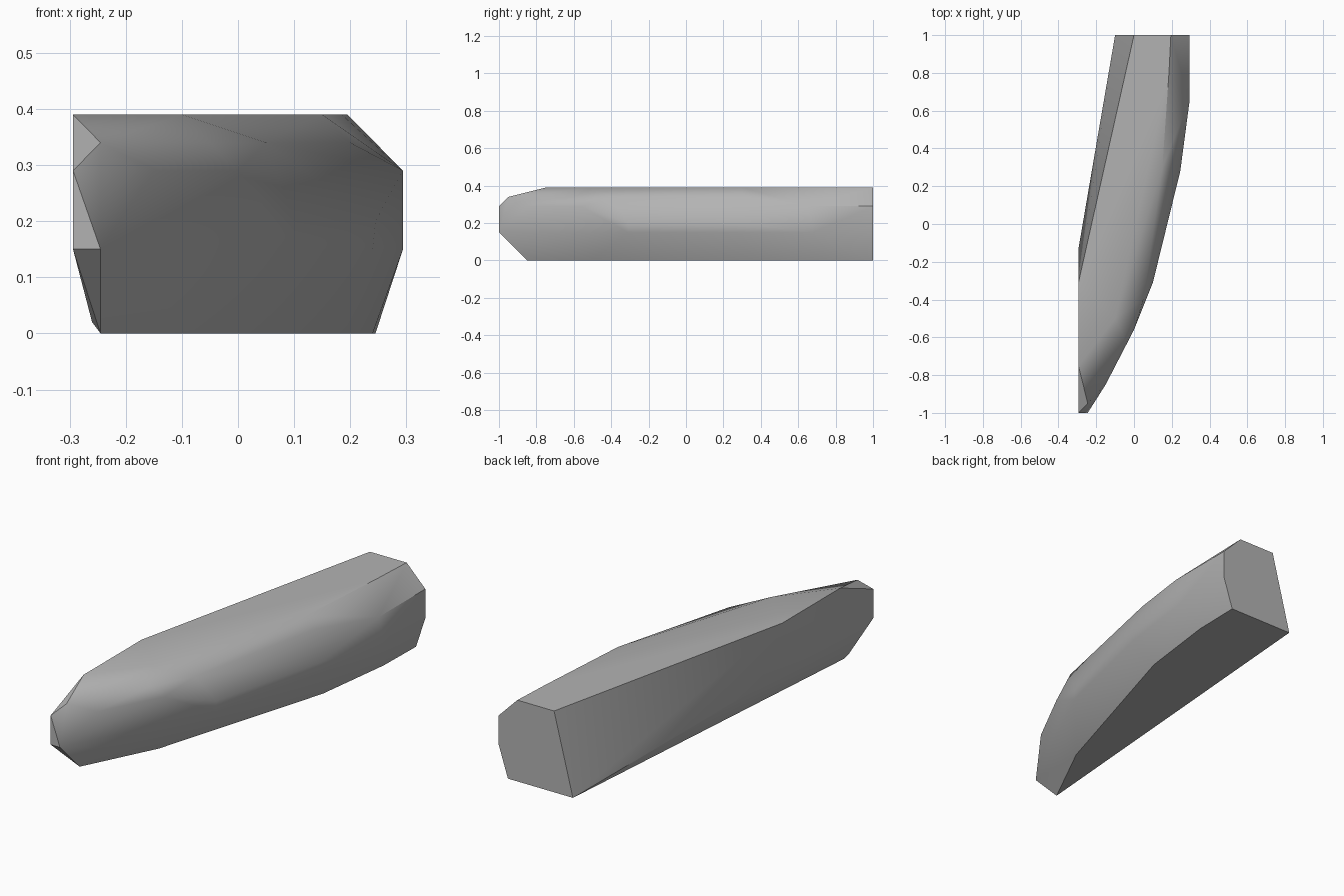
import bpy
import bmesh
import math

cube = bpy.data.objects.get("Cube")
if cube:
    bpy.data.objects.remove(cube, do_unlink=True)

LOW, MID, HIGH, TOP = 0.15, 0.29, 0.34, 0.39

# Outlines of the stone at rising heights: (height, [(x, y), ...])
outlines = [
    (0, [(-.1, 1), (.245, 1), (.24, .76), (.19, .37), (-.07, -.5), (-.245, -.85)]),
    (0.02, [(-.26, -.86)]),
    (LOW, [(.294, 1), (.294, .68), (.24, .28), (.1, -.31), (-.245, -1), (-.294, -1),
           (-.294, -.13)]),
    (0.2, [(.245, .28), (.1, -.31)]),
    (MID, [(.294, 1), (.294, .65), (0, -.56), (-.15, -.85), (-.294, -1)]),
    (HIGH, [(.2, .3), (.05, -.4), (-.05, -.6), (-.245, -.95)]),
    (TOP, [(0, 1), (.195, 1), (.185, .8), (.15, .3), (-.1, -.5), (0, .9),
           (-.294, -.31), (-.294, -.75)]),
]

# Wrap the outlines in one faceted body
bm = bmesh.new()
for z, ring in outlines:
    for x, y in ring:
        bm.verts.new((x, y, z))
hull = bmesh.ops.convex_hull(bm, input=bm.verts)
unused = {v for v in hull["geom_interior"] + hull["geom_unused"]
          if isinstance(v, bmesh.types.BMVert)}
bmesh.ops.delete(bm, geom=list(unused), context="VERTS")
bmesh.ops.dissolve_limit(bm, angle_limit=math.radians(0.5),
                         verts=bm.verts, edges=bm.edges)
bmesh.ops.recalc_face_normals(bm, faces=bm.faces)
mesh = bpy.data.meshes.new("curved_stone")
bm.to_mesh(mesh)
bm.free()

# Plain grey stone
grey = bpy.data.materials.new("stone_grey")
grey.use_nodes = True
grey.diffuse_color = (0.45, 0.45, 0.45, 1)
grey.node_tree.nodes["Principled BSDF"].inputs["Base Color"].default_value = grey.diffuse_color
mesh.materials.append(grey)

stone = bpy.data.objects.new("curved_stone", mesh)
bpy.context.collection.objects.link(stone)

# Soft shading over the shallow facets, crisp end and base edges
bpy.context.view_layer.objects.active = stone
stone.select_set(True)
bpy.ops.object.shade_smooth_by_angle(angle=math.radians(35))
